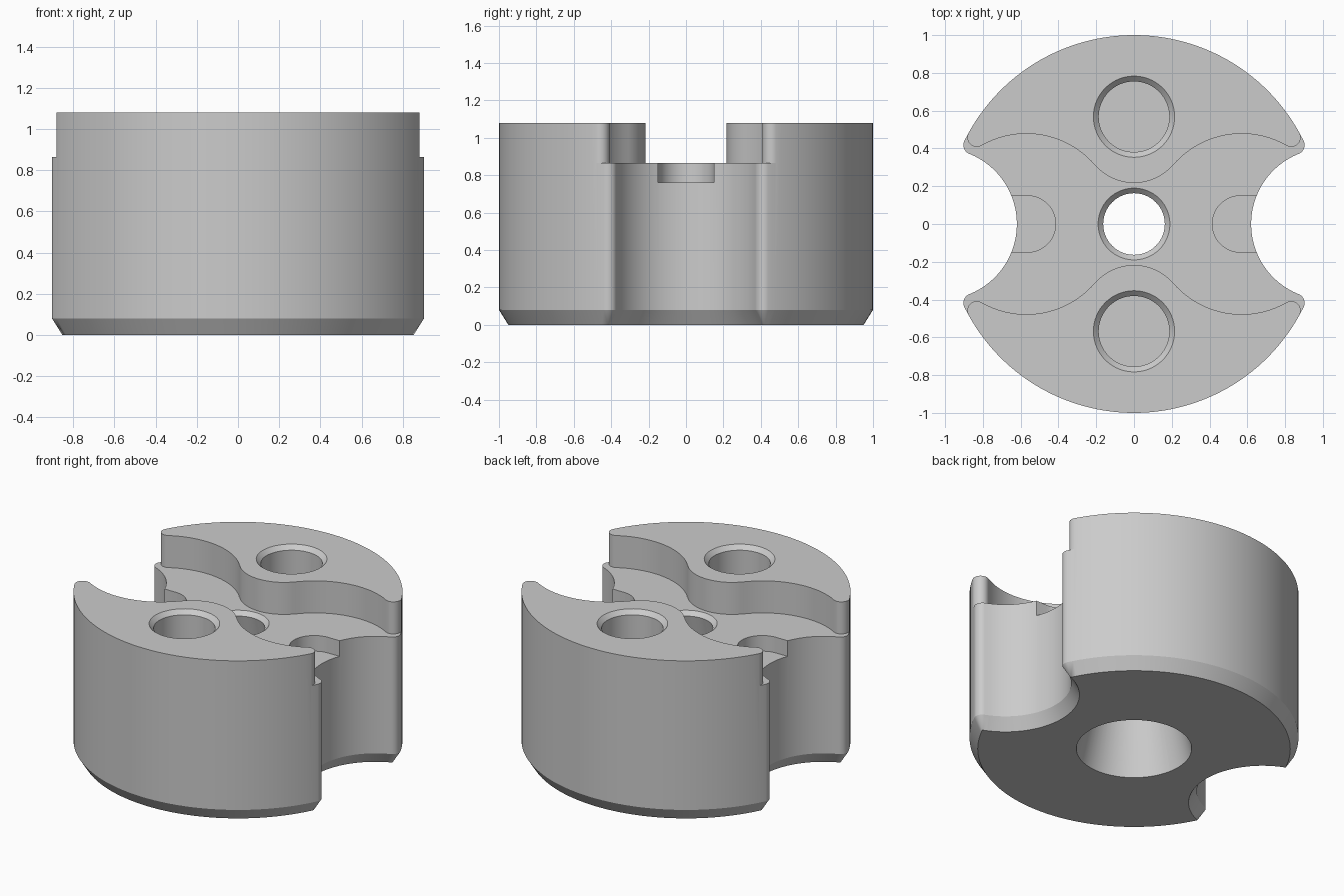
import bpy, bmesh
from math import sin, cos, pi, radians, atan2, sqrt

if "Cube" in bpy.data.objects:
    bpy.data.objects.remove(bpy.data.objects["Cube"])


def arc(cx, cy, r, a0, a1, n):
    return [(cx + r * cos(a0 + (a1 - a0) * i / n), cy + r * sin(a0 + (a1 - a0) * i / n))
            for i in range(n + 1)]


def tip_centre(cx, r, fillet):
    # centre of a fillet touching the unit circle inside and a side circle outside
    x = ((1 - fillet) ** 2 + cx ** 2 - (r + fillet) ** 2) / (2 * cx)
    return x, sqrt((1 - fillet) ** 2 - x * x)


def mirror4(q):
    # first-quadrant outline, from the x side to the y side, made into a full loop
    half = q + [(-x, y) for x, y in reversed(q)]
    return half + [(-x, -y) for x, y in half]


def loft(name, rings):
    bm = bmesh.new()
    loops = [[bm.verts.new(p) for p in ring] for ring in rings]
    n = len(loops[0])
    for a, b in zip(loops, loops[1:]):
        for i in range(n):
            j = (i + 1) % n
            bm.faces.new((a[i], a[j], b[j], b[i]))
    bm.faces.new(list(reversed(loops[0])))
    bm.faces.new(loops[-1])
    bmesh.ops.remove_doubles(bm, verts=bm.verts[:], dist=2e-5)
    bmesh.ops.recalc_face_normals(bm, faces=bm.faces[:])
    me = bpy.data.meshes.new(name)
    bm.to_mesh(me)
    bm.free()
    ob = bpy.data.objects.new(name, me)
    bpy.context.collection.objects.link(ob)
    return ob


def extrude(name, outline, z0, z1):
    return loft(name, [[(x, y, z) for x, y in outline] for z in (z0, z1)])


def lathe(name, profile, y=0, n=64):
    return loft(name, [[(r * cos(2 * pi * i / n), y + r * sin(2 * pi * i / n), z)
                        for i in range(n)] for r, z in profile])


# Body outline: round with a scooped notch on each side, rounded tips
NX, NR, F = 1.02, 0.40, 0.05
tx, ty = tip_centre(NX, NR, F)


def body_outline(d):
    an = atan2(ty, tx - NX)
    ao = atan2(ty, tx)
    q = arc(NX, 0, NR + d, pi, an, 16)
    q += arc(tx, ty, F - d, an + pi, ao + 2 * pi, 10)
    q += arc(0, 0, 1 - d, ao, pi / 2, 28)
    return mirror4(q)


body = loft("chamfered_body", [[(x, y, z) for x, y in body_outline(d)]
                               for d, z in ((0.05, 0), (0, 0.08), (0, 1.08))])

# Wavy channel across the top, leaving two raised lobes
CX, CR, LY, LR = 0.57, 0.478, 0.488, 0.271
ux, uy = tip_centre(CX, CR, F)
ac, ao, at = atan2(uy, ux - CX), atan2(uy, ux), atan2(LY, -CX)
wave = arc(0, LY, LR, -pi / 2, at - pi, 14)
wave += arc(CX, 0, CR, at, ac, 20)
wave += arc(ux, uy, F, ac + pi, ao + 2 * pi, 10)
wave.append((1.2 * cos(ao), 1.2 * sin(ao)))
cutters = [extrude("channel_cutter", mirror4(wave[::-1]), 0.865, 1.3)]

# Shallow round-ended pockets opening into the notches
for s in (-1, 1):
    slot = arc(0.565, 0, 0.15, pi / 2, 3 * pi / 2, 24) + [(0.8, -0.15), (0.8, 0.15)]
    cutters.append(extrude("pocket_cutter", [(s * x, y) for x, y in slot], 0.76, 0.95))

# Blind chamfered holes in the lobes
for s in (-1, 1):
    cutters.append(lathe("lobe_hole_cutter",
                         [(0.187, 0.45), (0.187, 1.052), (0.243, 1.108)], s * 0.568))

# Tapered centre bore, wide at the bottom, chamfered at the channel floor
cutters.append(lathe("bore_cutter",
                     [(0.364, -0.06), (0.163, 0.838), (0.195, 0.87)]))

bpy.context.view_layer.objects.active = body
body.select_set(True)
for c in cutters:
    c.hide_render = True
    m = body.modifiers.new("cut", "BOOLEAN")
    m.operation = "DIFFERENCE"
    m.solver = "EXACT"
    m.object = c
    bpy.ops.object.modifier_apply(modifier=m.name)
    bpy.data.objects.remove(c, do_unlink=True)

bpy.ops.object.shade_smooth_by_angle(angle=radians(25))
